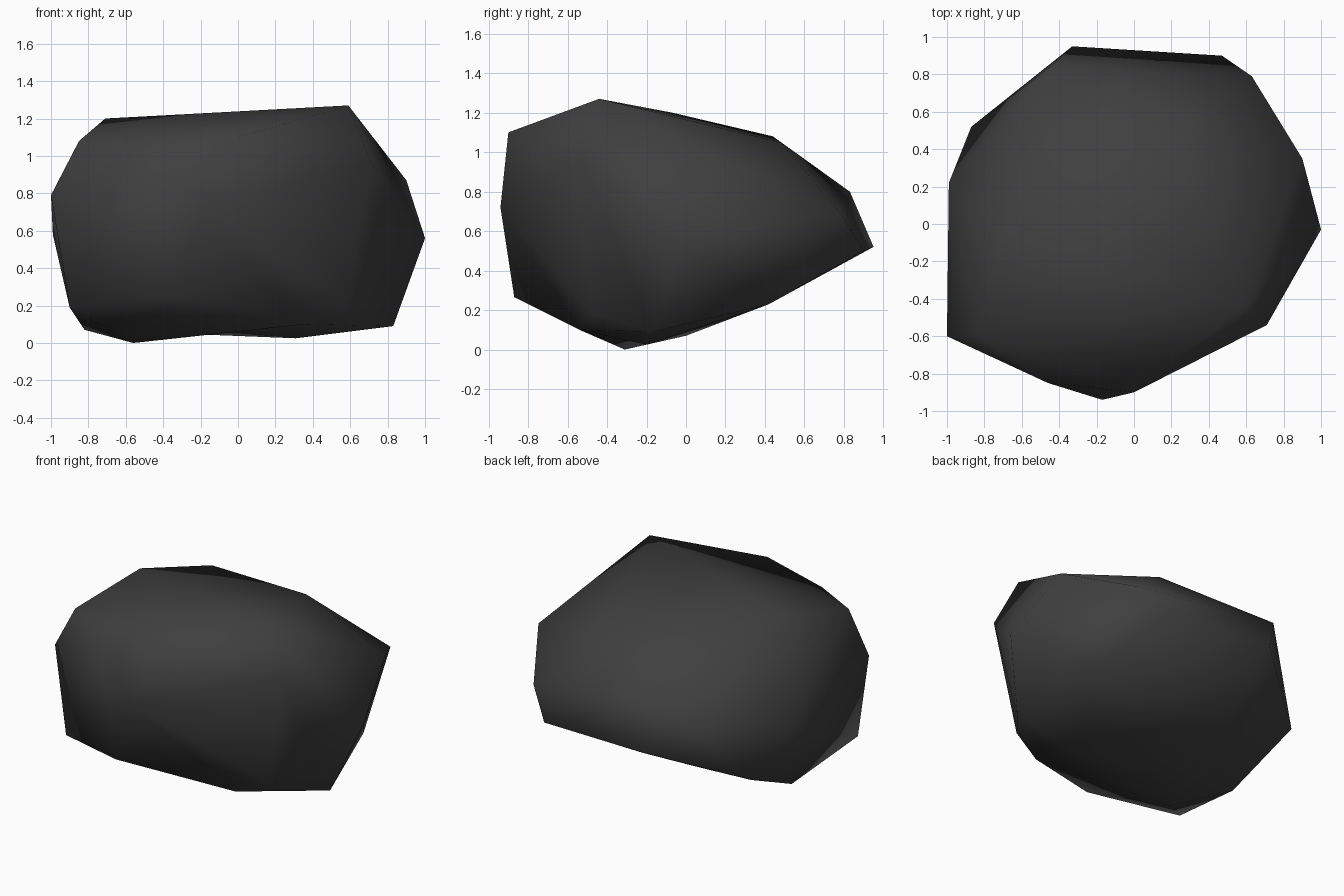
import bpy
import bmesh
from mathutils import Vector

cube = bpy.data.objects.get("Cube")
if cube:
    bpy.data.objects.remove(cube, do_unlink=True)


def flat_material(name, colour):
    mat = bpy.data.materials.new(name)
    mat.use_nodes = True
    mat.diffuse_color = colour
    shader = mat.node_tree.nodes["Principled BSDF"]
    shader.inputs["Base Color"].default_value = colour
    shader.inputs["Roughness"].default_value = 0.9
    return mat


# Corners of the boulder, grouped by region
crown = [(.59, -.44, 1.27), (-.71, -.07, 1.2), (-.51, .44, 1.08), (.19, .48, 1.05),
         (-.85, -.59, 1.08), (0, -.9, 1.1), (-.46, -.85, 1.03)]
waist = [(.9, .35, .87), (1, -.03, .56), (.71, -.54, .97), (-.17, -.94, .72),
         (-1, -.6, .79), (-.99, .22, .58)]
back = [(-.46, .83, .8), (.63, .79, .68), (.47, .9, .5), (-.33, .95, .52)]
low_left = (.31, -.2, .025)
low_right = (-.56, -.31, 0)
base = [(.83, -.165, .09), (.68, .42, .23), (.36, -.54, .1), (.58, -.47, .18),
        (-.34, -.87, .265), (-.9, -.62, .19), (-.82, 0, .07), (-.87, .52, .31),
        (-.42, .43, .24), low_left, low_right]

# Skin the corners with a faceted shell
bm = bmesh.new()
for corner in crown + waist + back + base:
    bm.verts.new(corner)
bmesh.ops.convex_hull(bm, input=bm.verts[:])
loose = [v for v in bm.verts if not v.link_faces]
bmesh.ops.delete(bm, geom=loose, context="VERTS")

# Shallow hollow under the boulder, between its two resting points
feet = [min(bm.verts, key=lambda v: (v.co - Vector(p)).length)
        for p in (low_left, low_right)]
ridge = bm.edges.get(feet)
if ridge:
    split = bmesh.ops.bisect_edges(bm, edges=[ridge], cuts=1)
    for item in split["geom_split"]:
        if isinstance(item, bmesh.types.BMVert) and item not in feet:
            item.co.z = .065

bmesh.ops.triangulate(bm, faces=bm.faces[:])
bmesh.ops.recalc_face_normals(bm, faces=bm.faces[:])
for face in bm.faces:
    face.smooth = True

mesh = bpy.data.meshes.new("boulder")
bm.to_mesh(mesh)
bm.free()
mesh.materials.append(flat_material("charcoal stone", (.05, .05, .05, 1)))
boulder = bpy.data.objects.new("boulder", mesh)
bpy.context.collection.objects.link(boulder)
